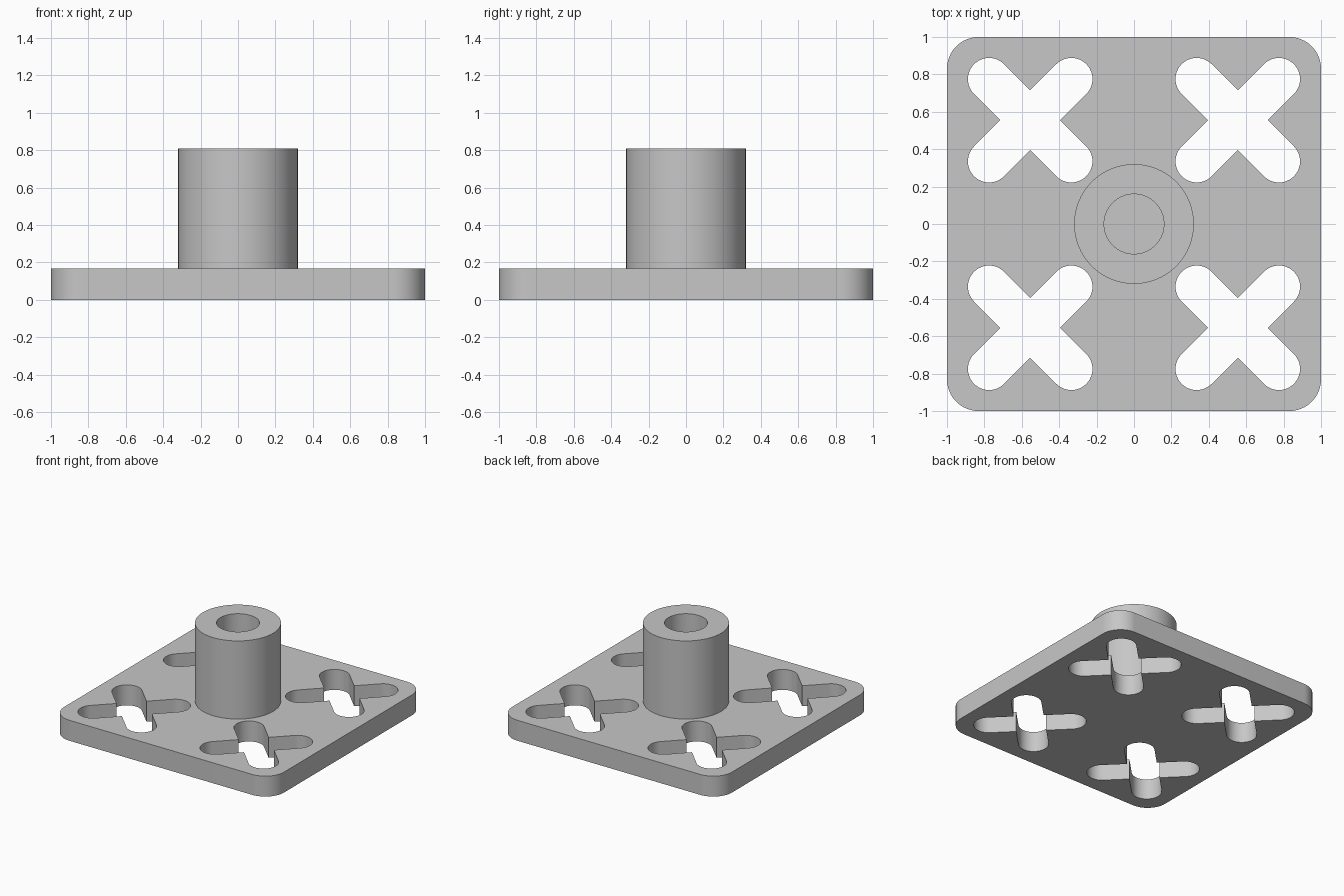
import bpy, bmesh
from math import pi, cos, sin, sqrt

PLATE_TOP, BOSS_TOP = 0.168, 0.81
SLOT_R, SLOT_REACH = 0.113, 0.311      # slot half width, distance to its end centre
SLOT_POS = 0.555

cube = bpy.data.objects.get("Cube")
if cube:
    bpy.data.objects.remove(cube, do_unlink=True)

grey = bpy.data.materials.new("plain grey")
grey.use_nodes = True
GREY = (0.57, 0.57, 0.57, 1)
grey.diffuse_color = GREY
grey.node_tree.nodes["Principled BSDF"].inputs["Base Color"].default_value = GREY


def arc(cx, cy, r, start, end, steps):
    angles = [start + (end - start) * i / steps for i in range(steps + 1)]
    return [(cx + r * cos(a), cy + r * sin(a)) for a in angles]


def circle(r, steps=96):
    return arc(0, 0, r, 0, 2 * pi, steps)[:-1]


def rounded_square(half, r):
    c = half - r
    points = []
    for k, (sx, sy) in enumerate([(1, 1), (-1, 1), (-1, -1), (1, -1)]):
        points += arc(sx * c, sy * c, r, k * pi / 2, (k + 1) * pi / 2, 16)
    return points


def cross_slot(cx, cy):
    # Four round-ended arms on the diagonals, with a sharp notch between arms
    points = []
    for k in range(4):
        a = pi / 4 + k * pi / 2
        points += arc(cx + SLOT_REACH * cos(a), cy + SLOT_REACH * sin(a),
                      SLOT_R, a - pi / 2, a + pi / 2, 24)
        notch = a + pi / 4
        points.append((cx + SLOT_R * sqrt(2) * cos(notch),
                       cy + SLOT_R * sqrt(2) * sin(notch)))
    return points


def extrude_outlines(name, outlines, bottom, top):
    """First outline is the outside; the others become holes."""
    curve = bpy.data.curves.new(name, "CURVE")
    curve.dimensions = "2D"
    curve.fill_mode = "BOTH"
    curve.extrude = (top - bottom) / 2
    for outline in outlines:
        spline = curve.splines.new("POLY")
        spline.points.add(len(outline) - 1)
        for point, (x, y) in zip(spline.points, outline):
            point.co = (x, y, 0, 1)
        spline.use_cyclic_u = True
    obj = bpy.data.objects.new(name, curve)
    bpy.context.collection.objects.link(obj)
    bpy.ops.object.select_all(action="DESELECT")
    obj.select_set(True)
    bpy.context.view_layer.objects.active = obj
    bpy.ops.object.convert(target="MESH")
    obj = bpy.context.view_layer.objects.active
    obj.name = name

    # Weld caps to walls and set the part at its height
    bm = bmesh.new()
    bm.from_mesh(obj.data)
    bmesh.ops.remove_doubles(bm, verts=bm.verts, dist=0.0001)
    bmesh.ops.translate(bm, verts=bm.verts, vec=(0, 0, (top + bottom) / 2))
    bmesh.ops.recalc_face_normals(bm, faces=bm.faces)
    bm.to_mesh(obj.data)
    bm.free()
    obj.data.materials.clear()
    obj.data.materials.append(grey)
    bpy.ops.object.shade_smooth_by_angle(angle=pi / 6)
    return obj


# Base plate with a cross-shaped slot in each quarter
slots = [cross_slot(sx * SLOT_POS, sy * SLOT_POS) for sx in (-1, 1) for sy in (-1, 1)]
extrude_outlines("base_plate", [rounded_square(1, 0.17)] + slots, 0, PLATE_TOP)

# Hollow boss, sunk slightly into the plate, which closes its bore
extrude_outlines("centre_boss", [circle(0.32), circle(0.16)], PLATE_TOP - 0.01, BOSS_TOP)
